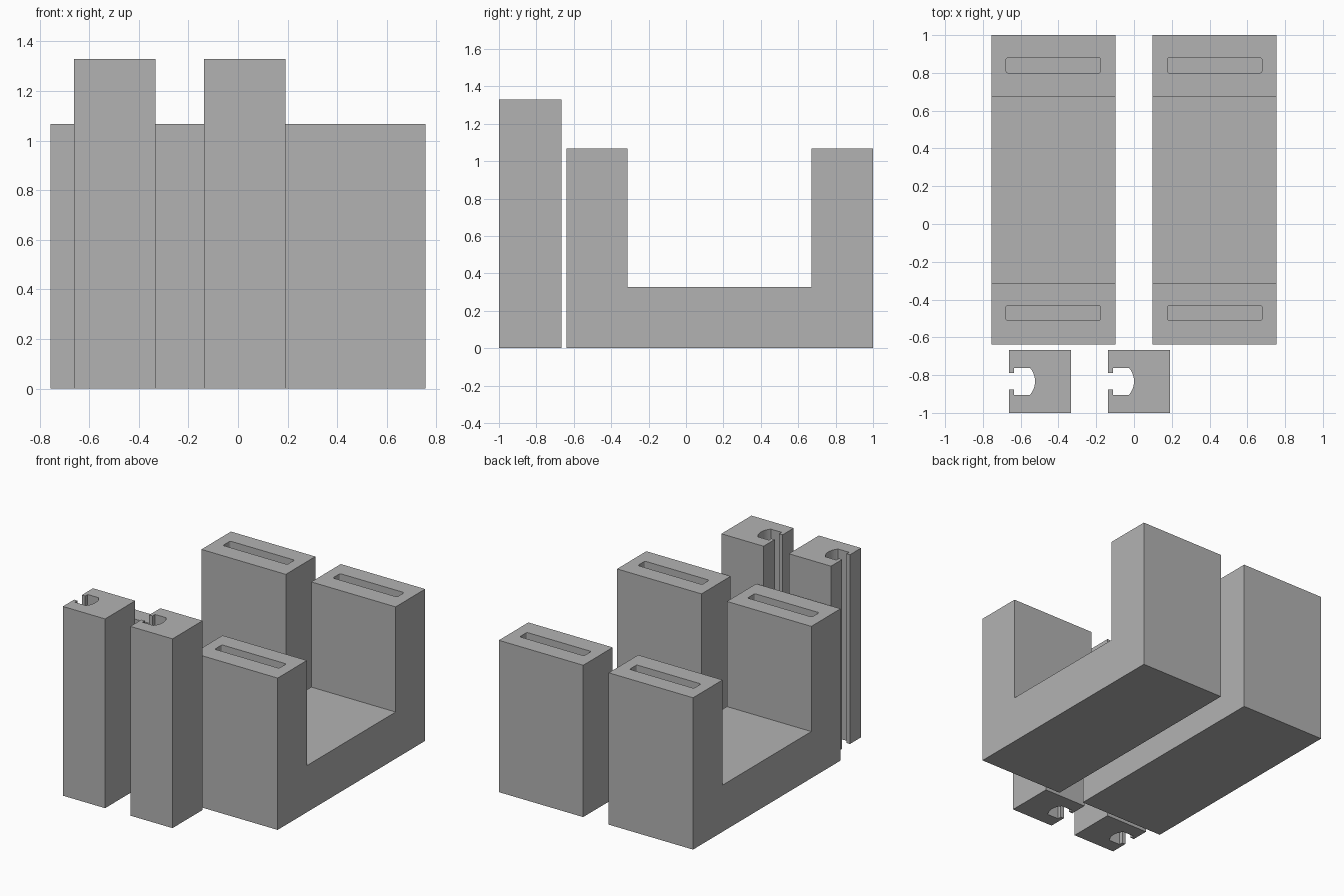
import bpy, bmesh, math

if "Cube" in bpy.data.objects:
    bpy.data.objects.remove(bpy.data.objects["Cube"])

grey = bpy.data.materials.new("light grey")
grey.diffuse_color = (0.45, 0.45, 0.45, 1)
grey.use_nodes = True
grey.node_tree.nodes["Principled BSDF"].inputs["Base Color"].default_value = grey.diffuse_color


def extrude(name, outline, vec):
    """Solid made by sweeping a closed 3D outline along vec."""
    bm = bmesh.new()
    face = bm.faces.new([bm.verts.new(p) for p in outline])
    new = bmesh.ops.extrude_face_region(bm, geom=[face])["geom"]
    bmesh.ops.translate(bm, vec=vec, verts=[v for v in new if isinstance(v, bmesh.types.BMVert)])
    bmesh.ops.recalc_face_normals(bm, faces=bm.faces)
    mesh = bpy.data.meshes.new(name)
    bm.to_mesh(mesh)
    bm.free()
    mesh.materials.append(grey)
    obj = bpy.data.objects.new(name, mesh)
    bpy.context.collection.objects.link(obj)
    return obj


def rounded_rect(cx, cy, w, h, r, z, steps=4):
    pts = []
    for i, (sx, sy) in enumerate([(1, 1), (-1, 1), (-1, -1), (1, -1)]):
        for k in range(steps + 1):
            a = math.pi / 2 * (i + k / steps)
            pts.append((cx + sx * (w / 2 - r) + r * math.cos(a),
                        cy + sy * (h / 2 - r) + r * math.sin(a), z))
    return pts


# U-shaped cradles with a slot in the top of each upright
BASE, TOP, SLOT_DEPTH = 0.328, 1.067, 0.4
U = [(-0.638, 0), (1, 0), (1, TOP), (0.672, TOP), (0.672, BASE),
     (-0.313, BASE), (-0.313, TOP), (-0.638, TOP)]
for side, cx in (("left", -0.427), ("right", 0.427)):
    cradle = extrude(side + "_cradle", [(cx - 0.328, y, z) for y, z in U], (0.656, 0, 0))
    for end, cy in (("front", -0.471), ("back", 0.84)):
        cutter = extrude(f"{side}_{end}_slot_cutter",
                         rounded_rect(cx, cy, 0.5, 0.08, 0.01, TOP - SLOT_DEPTH),
                         (0, 0, SLOT_DEPTH + 0.1))
        cutter.hide_render = True
        cutter.hide_set(True)
        mod = cradle.modifiers.new(end + "_slot", 'BOOLEAN')
        mod.operation = 'DIFFERENCE'
        mod.solver = 'EXACT'
        mod.object = cutter

# Square posts with a lipped, round-backed channel down the left side
W, MID = 0.328, -0.833
half = [(W, 0.167), (0, 0.167), (0, 0.043), (0.026, 0.043), (0.026, 0.071), (0.111, 0.071)]
# Curved back of the channel, bulging to x = 0.137
R = (0.071 ** 2 + 0.026 ** 2) / (2 * 0.026)
A = math.asin(0.071 / R)
arc = [(0.137 - R + R * math.cos(t), R * math.sin(t))
       for t in (A * (1 - k / 5) for k in range(1, 10))]
profile = half + arc + [(x, -y) for x, y in reversed(half)]
for side, x0 in (("left", -0.661), ("right", -0.137)):
    extrude(side + "_post", [(x0 + x, MID + y, 0) for x, y in profile], (0, 0, 1.33))
